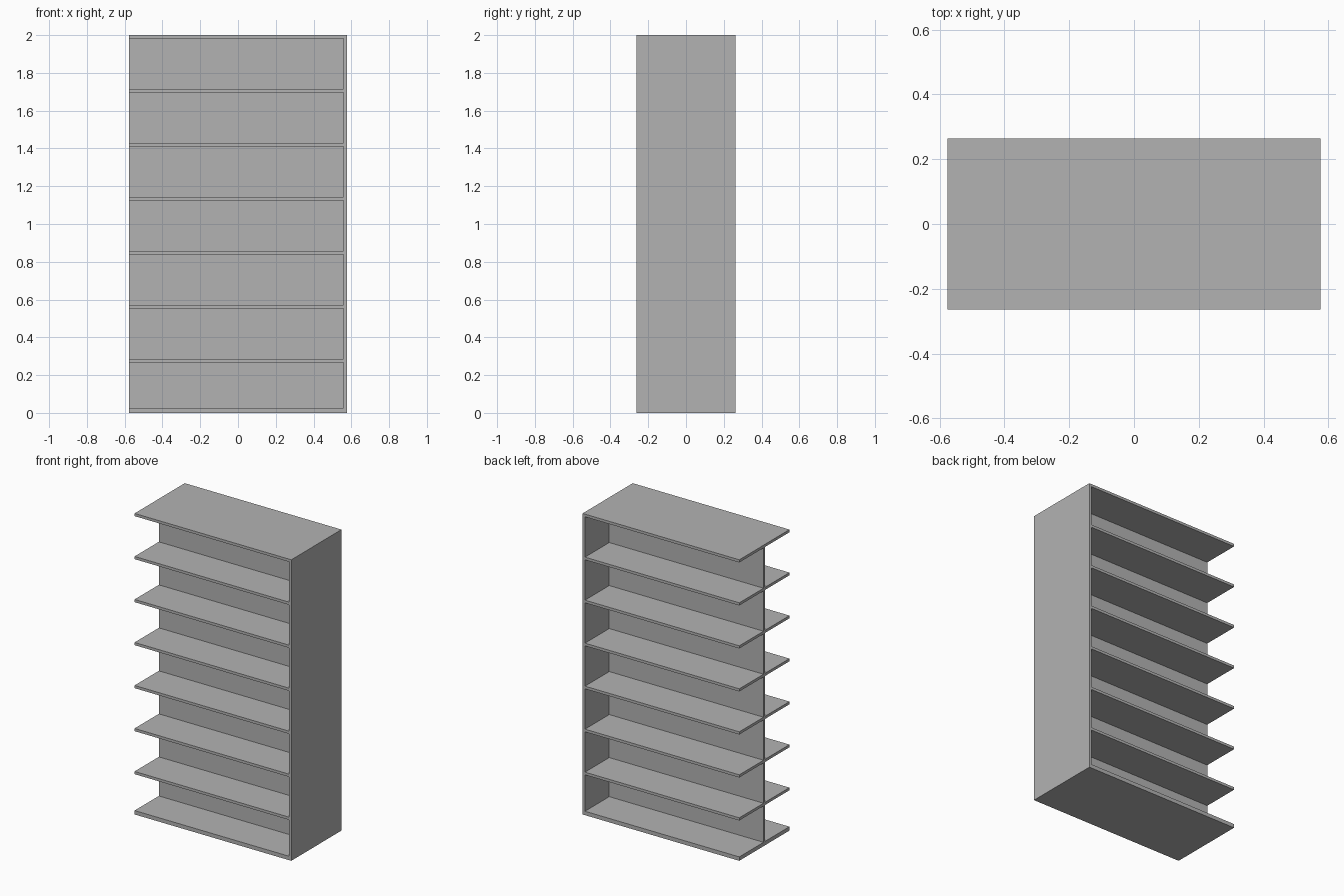
import bpy

if "Cube" in bpy.data.objects:
    bpy.data.objects.remove(bpy.data.objects["Cube"], do_unlink=True)

WIDTH, DEPTH, HEIGHT = 1.152, 0.526, 2.0
BOARD = 0.018
BAYS = 7

grey = bpy.data.materials.new("plain grey")
grey.use_nodes = True
colour = (0.45, 0.45, 0.45, 1)
grey.diffuse_color = colour
grey.node_tree.nodes["Principled BSDF"].inputs["Base Color"].default_value = colour


def board(name, low, high):
    """Add a box spanning two opposite corners."""
    bpy.ops.mesh.primitive_cube_add(size=1, location=[(a + b) / 2 for a, b in zip(low, high)])
    obj = bpy.context.object
    obj.name = name
    obj.scale = [b - a for a, b in zip(low, high)]
    bpy.ops.object.transform_apply(location=False, rotation=False, scale=True)
    obj.data.materials.append(grey)


left, right = -WIDTH / 2, WIDTH / 2
front, back = -DEPTH / 2, DEPTH / 2
inner = right - BOARD

# End panel, closing one side only
board("end_panel", (inner, front, 0), (right, back, HEIGHT))

# Base and evenly spaced shelves, the last one being the top
board("base", (left, front, 0), (inner, back, 0.026))
for i in range(1, BAYS + 1):
    top = HEIGHT * i / BAYS
    name = "top" if i == BAYS else f"shelf_{i}"
    board(name, (left, front, top - BOARD), (inner, back, top))

# Central divider, in one piece per bay
for i in range(BAYS):
    low = HEIGHT * i / BAYS if i else 0.026
    board(f"divider_{i + 1}", (left, -BOARD / 2, low),
          (inner, BOARD / 2, HEIGHT * (i + 1) / BAYS - BOARD))
